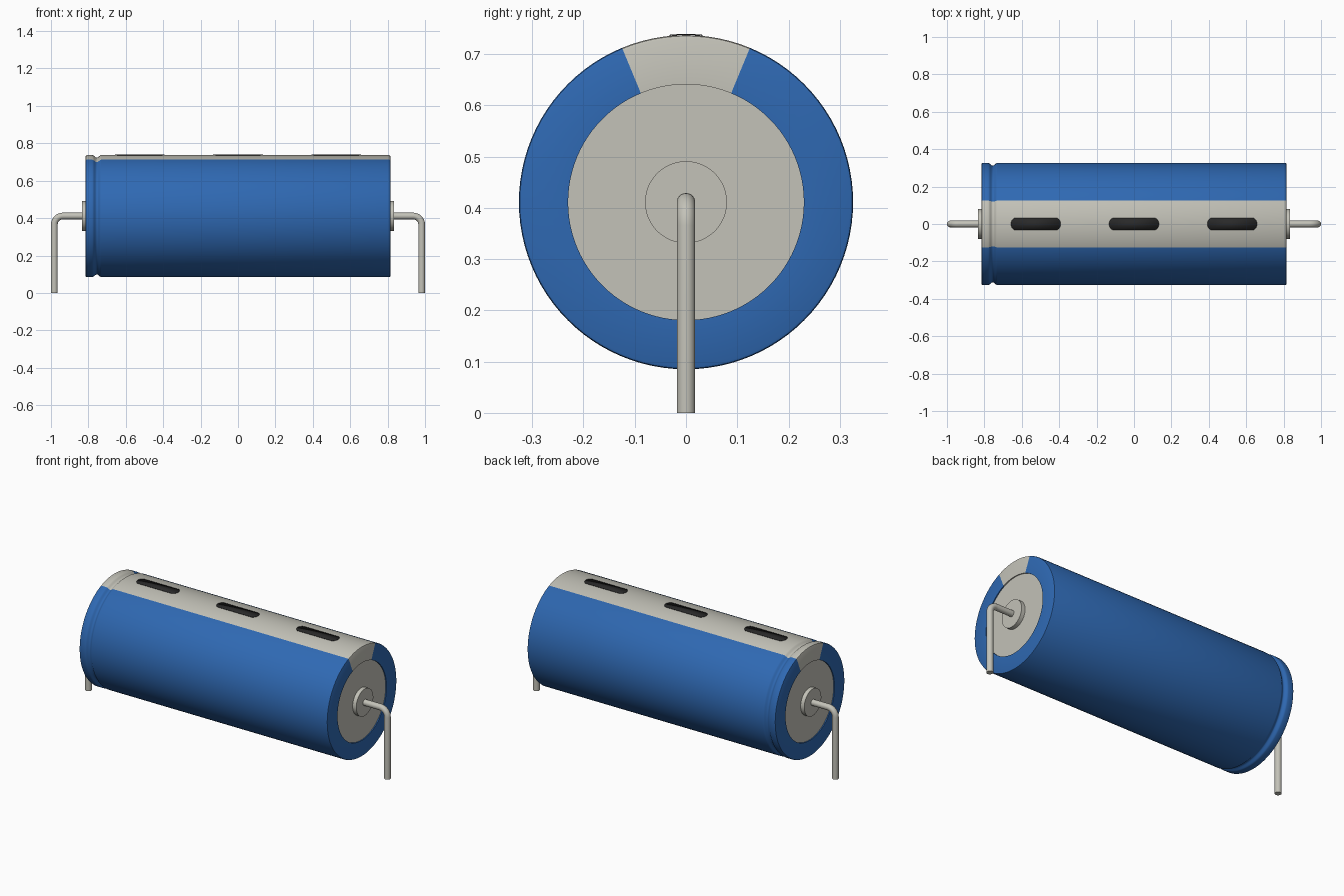
import bpy, bmesh, math
from mathutils import Vector

cube = bpy.data.objects.get("Cube")
if cube:
    bpy.data.objects.remove(cube)

AXIS_Z = 0.411      # height of the body axis
R = 0.326           # body radius
L = 0.815           # body half length
CAP_R = 0.23        # radius of the end opening
STRIPE = math.radians(22.5)


def material(name, rgb, rough=0.5):
    m = bpy.data.materials.new(name)
    m.use_nodes = True
    m.diffuse_color = (*rgb, 1)
    bsdf = next(n for n in m.node_tree.nodes if n.type == 'BSDF_PRINCIPLED')
    bsdf.inputs["Base Color"].default_value = (*rgb, 1)
    bsdf.inputs["Roughness"].default_value = rough
    return m


blue = material("sleeve blue", (0.028, 0.140, 0.448))
cream = material("warm grey", (0.546, 0.539, 0.479))
dark = material("mark black", (0.022, 0.022, 0.022))


def finish(bm, name, mats, angle=35):
    bmesh.ops.recalc_face_normals(bm, faces=bm.faces)
    me = bpy.data.meshes.new(name)
    bm.to_mesh(me)
    bm.free()
    for m in mats:
        me.materials.append(m)
    ob = bpy.data.objects.new(name, me)
    bpy.context.collection.objects.link(ob)
    bpy.ops.object.select_all(action='DESELECT')
    ob.select_set(True)
    bpy.context.view_layer.objects.active = ob
    bpy.ops.object.shade_smooth_by_angle(angle=math.radians(angle))
    return ob


def lathe(profile, segs):
    """Spin (x, radius) points around the body axis."""
    bm = bmesh.new()
    vs = [bm.verts.new((x, 0, AXIS_Z + r)) for x, r in profile]
    es = [bm.edges.new(p) for p in zip(vs, vs[1:])]
    bmesh.ops.spin(bm, geom=vs + es, cent=(0, 0, AXIS_Z), axis=(1, 0, 0),
                   angle=math.tau, steps=segs, use_duplicate=False)
    bmesh.ops.remove_doubles(bm, verts=bm.verts, dist=1e-5)
    return bm


# Sleeve: rolled ends, crimp groove near one end, light stripe along the top
groove = [(-0.755 + 0.024 * t / 6, R - 0.007 * (1 + math.cos(math.pi * t / 6)))
          for t in range(-6, 7)]
e = 0.006
profile = [(-L + 0.02, CAP_R), (-L, CAP_R), (-L, R - e), (-L + e * 0.3, R - e * 0.3),
           (-L + e, R), *groove, (L - e, R), (L - e * 0.3, R - e * 0.3),
           (L, R - e), (L, CAP_R), (L - 0.02, CAP_R)]
bm = lathe(profile, 96)
for f in bm.faces:
    c = f.calc_center_median()
    f.material_index = int(abs(math.atan2(c.y, c.z - AXIS_Z)) < STRIPE)
finish(bm, "sleeve", [blue, cream])

# Dark marks laid on the stripe, bent to the sleeve curve
for i, name in enumerate(("left", "middle", "right")):
    cx = 0.525 * (1 - i)
    bm = bmesh.new()
    half, wide = 0.133, 0.032
    rows = []
    for k in range(-6, 7):
        y = wide * k / 6
        hx = half - 0.032 * (1 - math.sqrt(max(0, 1 - (0.92 * k / 6) ** 2)))
        z = AXIS_Z + math.sqrt((R + 0.0012) ** 2 - y * y)
        rows.append([bm.verts.new((cx + s * hx, y, z)) for s in (-1, 1)])
    for a, b in zip(rows, rows[1:]):
        bm.faces.new((a[0], a[1], b[1], b[0]))
    mark = finish(bm, name + "_mark", [dark])
    solid = mark.modifiers.new("thickness", 'SOLIDIFY')
    solid.thickness = 0.002
    solid.offset = 0

# Caps, seals and bent leads at both ends
for side, s in (("left", 1), ("right", -1)):
    cap_x = L - 0.006
    finish(lathe([(s * cap_x, 0), (s * cap_x, CAP_R)], 96), side + "_end_cap", [cream])
    finish(lathe([(s * cap_x, 0.08), (s * 0.833, 0.08), (s * 0.833, 0)], 48),
           side + "_seal", [cream])

    lead_r, bend, far = 0.018, 0.045, 0.982
    path = [(0.80, AXIS_Z)]
    for k in range(9):
        a = math.pi / 2 * k / 8
        path.append((far - bend + bend * math.sin(a), AXIS_Z - bend + bend * math.cos(a)))
    path.append((far, 0))
    bm = bmesh.new()
    rings = []
    for j, (x, z) in enumerate(path):
        a = math.pi / 2 * min(max(j - 1, 0), 8) / 8
        out = Vector((math.sin(a), 0, math.cos(a)))
        rings.append([bm.verts.new(Vector((x, 0, z)) + lead_r * (
            out * math.cos(t) + Vector((0, math.sin(t), 0))))
            for t in (math.tau * n / 24 for n in range(24))])
    for p, q in zip(rings, rings[1:]):
        for n in range(24):
            m = (n + 1) % 24
            bm.faces.new((p[n], p[m], q[m], q[n]))
    bm.faces.new(rings[0])
    bm.faces.new(rings[-1])
    bmesh.ops.scale(bm, vec=(s, 1, 1), verts=bm.verts)
    finish(bm, side + "_lead", [cream])
